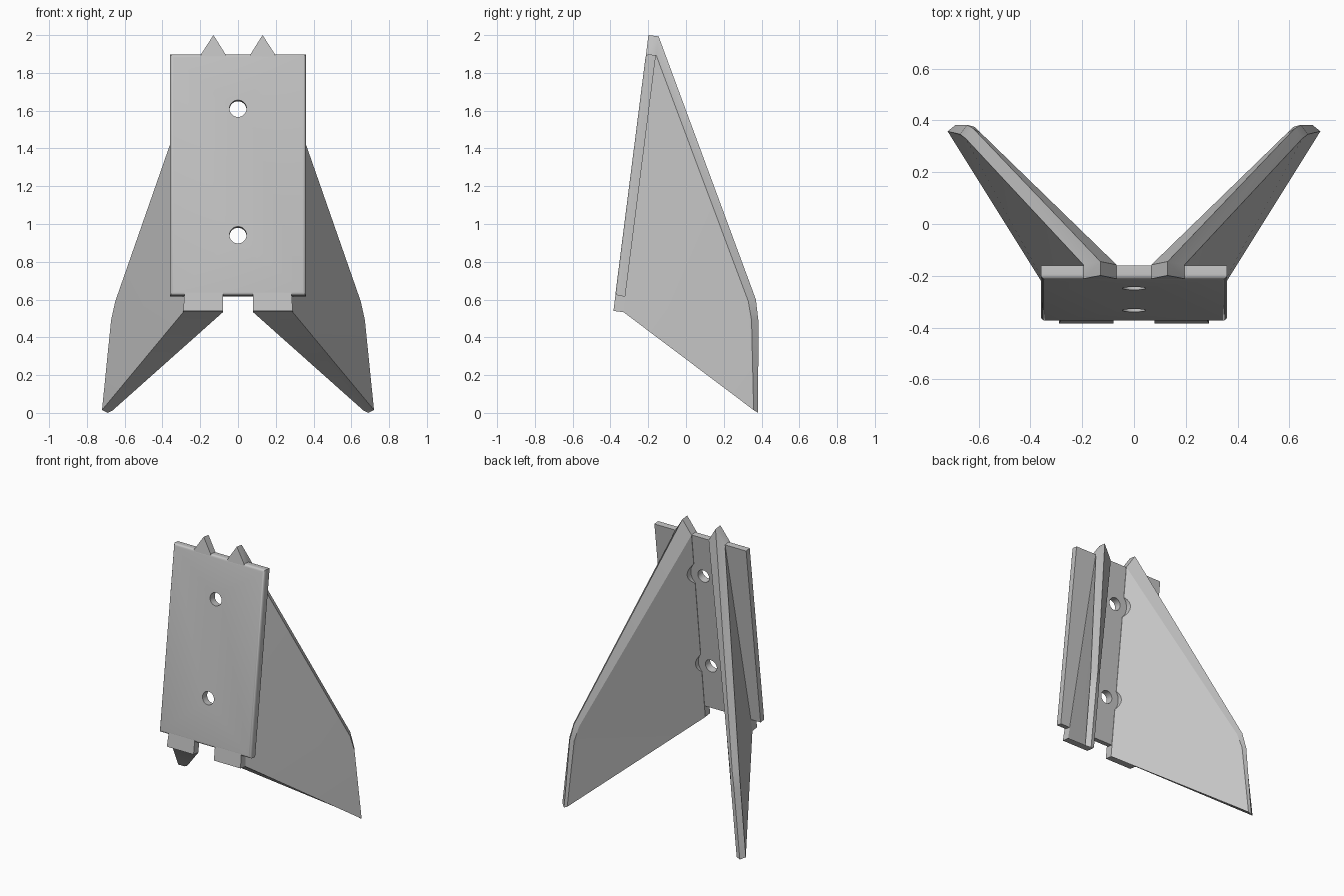
import bpy, bmesh, math
from mathutils import Matrix, Vector

cube = bpy.data.objects.get("Cube")
if cube:
    bpy.data.objects.remove(cube, do_unlink=True)

grey = bpy.data.materials.new("plain grey")
grey.use_nodes = True
COLOUR = (0.55, 0.55, 0.55, 1)
grey.diffuse_color = COLOUR
grey.node_tree.nodes["Principled BSDF"].inputs["Base Color"].default_value = COLOUR

# Leaning frame: local y = 0 is the front of the plate, local z runs up it
LEAN = Matrix.Translation((0, -0.385, 0.54)) @ Matrix.Rotation(-math.atan(0.127), 4, 'X')
THICK = 0.053
HOLES = (0.405, 1.08)


def finish(name, bm):
    bmesh.ops.recalc_face_normals(bm, faces=bm.faces)
    mesh = bpy.data.meshes.new(name)
    bm.to_mesh(mesh)
    bm.free()
    obj = bpy.data.objects.new(name, mesh)
    bpy.context.collection.objects.link(obj)
    mesh.materials.append(grey)
    return obj


def drill(obj, radius, y0, y1):
    """Cut round holes square to the plate, from local depth y0 to y1."""
    bm = bmesh.new()
    for h in HOLES:
        place = LEAN @ Matrix.Translation((0, (y0 + y1) / 2, h)) @ Matrix.Rotation(math.pi / 2, 4, 'X')
        bmesh.ops.create_cone(bm, cap_ends=True, segments=32, radius1=radius,
                              radius2=radius, depth=y1 - y0, matrix=place)
    cutter = finish("hole_cutter", bm)
    cutter.hide_render = True
    mod = obj.modifiers.new("holes", 'BOOLEAN')
    mod.operation = 'DIFFERENCE'
    mod.solver = 'EXACT'
    mod.object = cutter
    bpy.ops.object.select_all(action='DESELECT')
    bpy.context.view_layer.objects.active = obj
    obj.select_set(True)
    bpy.ops.object.modifier_apply(modifier=mod.name)
    bpy.data.objects.remove(cutter, do_unlink=True)
    bpy.ops.object.shade_smooth_by_angle(angle=math.radians(25))


# Mounting plate with a rounded front rim
bm = bmesh.new()
bottom, top = 0.083, 1.371
bmesh.ops.create_cube(bm, size=1, matrix=Matrix.Translation((0, THICK / 2, (bottom + top) / 2))
                      @ Matrix.Diagonal((0.72, THICK, top - bottom, 1)))
rim = [e for e in bm.edges if all(v.co.y < 0.001 for v in e.verts)]
bmesh.ops.bevel(bm, geom=rim, offset=0.018, segments=4, profile=0.5, affect='EDGES')
bm.transform(LEAN)
plate = finish("mounting_plate", bm)
drill(plate, 0.045, -0.1, 0.2)

# Gabled root of a fin: x and height in the leaning frame
ROOT = [(0.08, 0), (0.29, 0), (0.195, 1.371), (0.13, 1.472), (0.067, 1.371)]
# Free edge of a fin from upper knee to tip: outer, ridge and inner lines
OUTER = [(0.65, 0.33, 0.59), (0.672, 0.347, 0.49), (0.72, 0.358, 0.015)]
RIDGE = [(0.622, 0.37, 0.6), (0.645, 0.383, 0.49), (0.69, 0.382, 0.0)]
INNER = [(0.592, 0.352, 0.59), (0.615, 0.375, 0.49), (0.665, 0.382, 0.012)]


def fin(name, side):
    bm = bmesh.new()

    def add(points):
        return [bm.verts.new((side * p[0], p[1], p[2])) for p in points]

    front = add([LEAN @ Vector((x, 0.0008, h)) for x, h in ROOT])
    back = add([LEAN @ Vector((x, THICK + 0.002, h)) for x, h in ROOT])
    outer, ridge, inner = add(OUTER), add(RIDGE), add(INNER)

    # Root block passing through the plate
    bm.faces.new(front)
    for i in range(5):
        j = (i + 1) % 5
        bm.faces.new((front[i], front[j], back[j], back[i]))
    # Broad sides and underside of the fin
    bm.faces.new([back[1], back[2]] + outer)
    bm.faces.new([back[0], back[4]] + inner)
    bm.faces.new((back[0], back[1], outer[2], ridge[2], inner[2]))
    # Chamfers along the free edge
    for edge, root in ((outer, back[2]), (inner, back[4])):
        a, b = [root] + edge, [back[3]] + ridge
        for i in range(3):
            bm.faces.new((a[i], b[i], b[i + 1], a[i + 1]))
    bmesh.ops.triangulate(bm, faces=[f for f in bm.faces if len(f.verts) > 4])
    obj = finish(name, bm)
    # Clearance for the screw heads behind the plate
    drill(obj, 0.1, THICK, 0.6)


fin("left_fin", 1)
fin("right_fin", -1)
